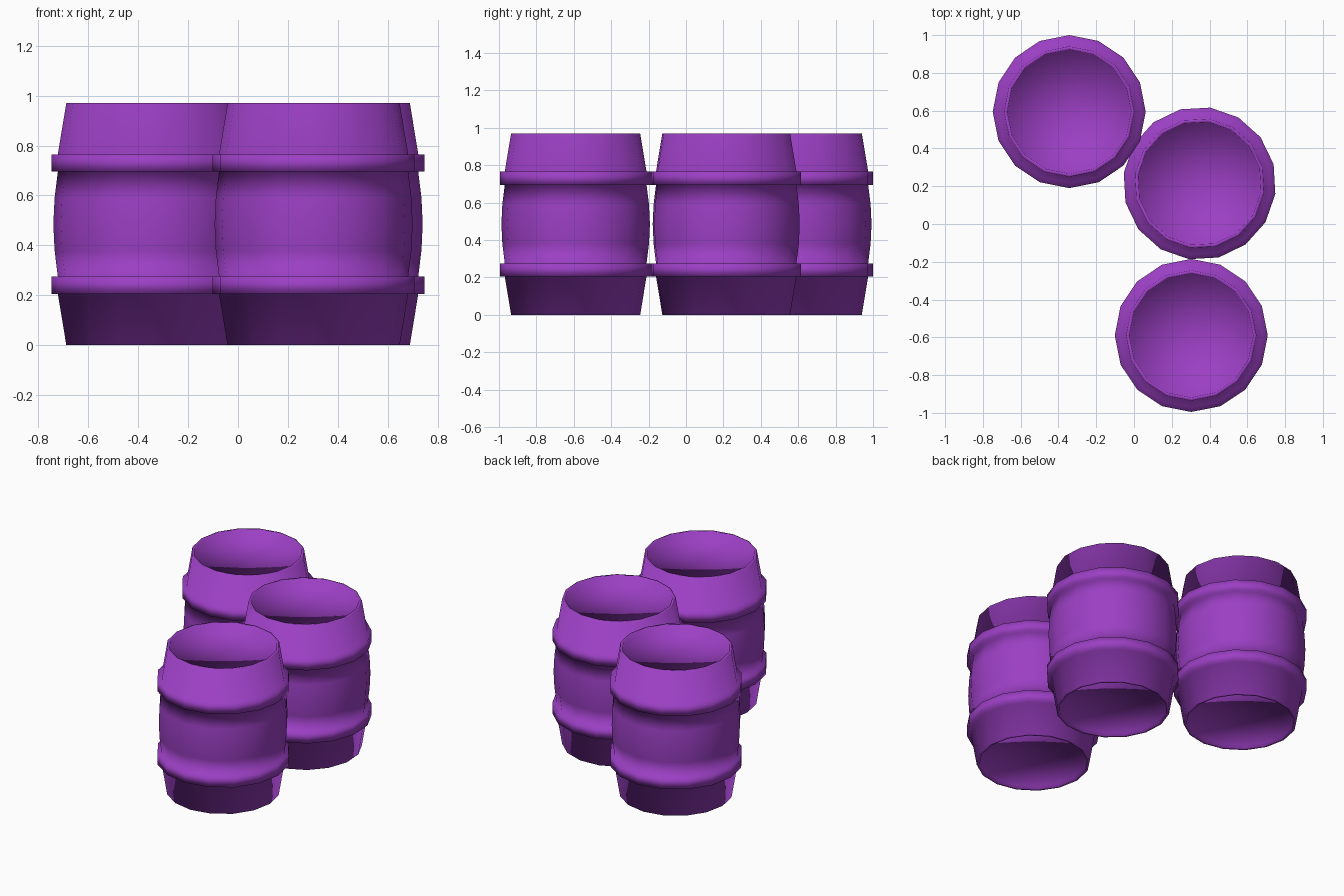
import bpy, bmesh, math

cube = bpy.data.objects.get("Cube")
if cube:
    bpy.data.objects.remove(cube, do_unlink=True)

purple = bpy.data.materials.new("purple")
purple.use_nodes = True
colour = (0.33, 0.05, 0.55, 1)
purple.diffuse_color = colour
purple.node_tree.nodes["Principled BSDF"].inputs["Base Color"].default_value = colour

SIDES = 16
HEIGHT = 0.97

# Upper half of the stave profile (radius, height): belly, hoop, rim, recessed lid
upper = [(0.397, HEIGHT / 2), (0.392, 0.59), (0.379, 0.695), (0.405, 0.695),
         (0.405, 0.765), (0.379, 0.765), (0.345, HEIGHT), (0.328, HEIGHT),
         (0.325, 0.95)]
lower = [(r, HEIGHT - z) for r, z in reversed(upper[1:])]
profile = lower + upper


def barrel(name, x, y, turn):
    bm = bmesh.new()
    rings = []
    for r, z in profile:
        ring = []
        for i in range(SIDES):
            a = math.tau * i / SIDES
            ring.append(bm.verts.new((r * math.cos(a), r * math.sin(a), z)))
        rings.append(ring)
    bottom = bm.verts.new((0, 0, profile[0][1]))
    top = bm.verts.new((0, 0, profile[-1][1]))
    for i in range(SIDES):
        j = (i + 1) % SIDES
        for a, b in zip(rings, rings[1:]):
            bm.faces.new((a[i], a[j], b[j], b[i]))
        # Lid and base as fans
        bm.faces.new((rings[-1][i], rings[-1][j], top))
        bm.faces.new((rings[0][j], rings[0][i], bottom))
    for face in bm.faces:
        face.smooth = True
    mesh = bpy.data.meshes.new(name)
    bm.to_mesh(mesh)
    bm.free()
    mesh.materials.append(purple)
    obj = bpy.data.objects.new(name, mesh)
    obj.location = (x, y, 0)
    obj.rotation_euler.z = math.radians(turn)
    bpy.context.collection.objects.link(obj)


barrel("back_barrel", -0.343, 0.595, 0)
barrel("middle_barrel", 0.347, 0.215, -8)
barrel("front_barrel", 0.303, -0.59, 0)
